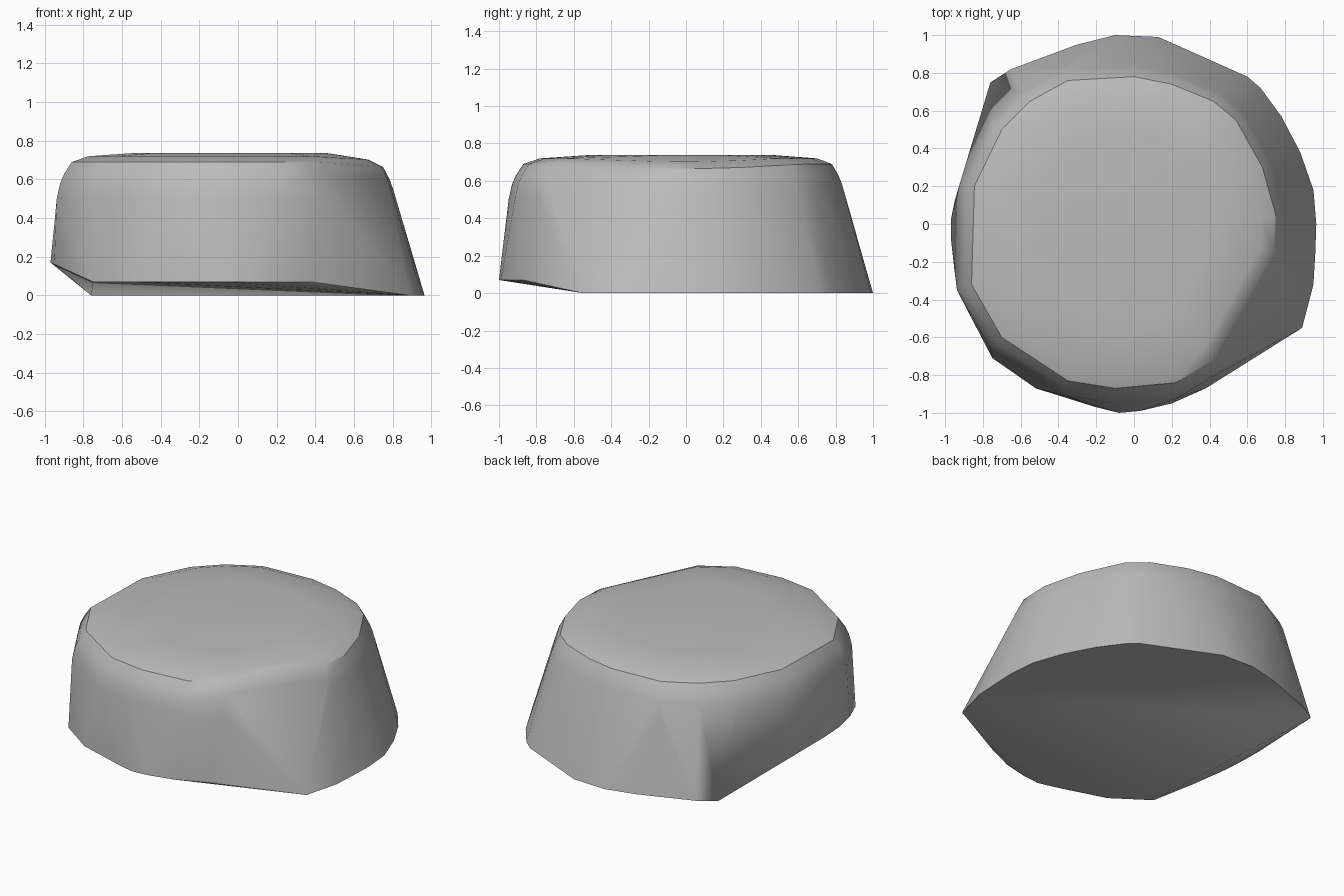
import bpy
import bmesh
import math

if "Cube" in bpy.data.objects:
    bpy.data.objects.remove(bpy.data.objects["Cube"], do_unlink=True)


def make_material(name, colour):
    mat = bpy.data.materials.new(name)
    mat.use_nodes = True
    mat.diffuse_color = colour
    mat.node_tree.nodes["Principled BSDF"].inputs["Base Color"].default_value = colour
    return mat


def hull_object(name, points, material):
    """Wrap a cloud of points in one closed convex skin."""
    bm = bmesh.new()
    for point in points:
        bm.verts.new(point)
    result = bmesh.ops.convex_hull(bm, input=bm.verts)
    unused = set(result["geom_interior"]) | set(result["geom_unused"])
    bmesh.ops.delete(bm, geom=[g for g in unused if isinstance(g, bmesh.types.BMVert)],
                     context='VERTS')
    bmesh.ops.dissolve_limit(bm, angle_limit=math.radians(0.5),
                             verts=bm.verts, edges=bm.edges)
    bmesh.ops.recalc_face_normals(bm, faces=bm.faces)
    mesh = bpy.data.meshes.new(name)
    bm.to_mesh(mesh)
    bm.free()
    mesh.materials.append(material)
    obj = bpy.data.objects.new(name, mesh)
    bpy.context.collection.objects.link(obj)
    return obj


# Part of the base that rests on the ground
ground_edge = [(-.76, .75), (-.65, .82), (-.3, .95), (-.1, 1), (.13, .99),
               (.6, .78), (.67, .72), (.78, .57), (.88, .38), (.95, .18),
               (.965, 0), (.96, -.15), (.95, -.32), (.89, -.55)]

# Part of the base that is chipped away and lifted, higher towards the right end
lifted_edge = [(-.95, .12), (-.97, .02), (-.97, -.07), (-.95, -.25), (-.87, -.48),
               (-.75, -.71), (-.52, -.87), (-.2, -.97), (-.08, -1), (.03, -.99),
               (.2, -.95), (.38, -.87)]

# Outline of the flat top
top_edge = [(-.86, -.32), (-.845, .2), (-.7, .5), (-.55, .65), (-.35, .76), (0, .78),
            (.2, .74), (.42, .65), (.54, .55), (.68, .3), (.75, .05), (.74, -.15),
            (.42, -.72), (.22, -.84), (-.1, -.87), (-.35, -.83), (-.7, -.6)]

# Rounded shoulder: scale of the top outline and height of each ring
shoulder = [(1.09, .5), (1.07, .58), (1.045, .63), (1, .69), (.9, .72), (.6, .738)]


def lift(x):
    return .07 + .1 * max(0, -.75 - x) / .22


points = [(x, y, 0) for x, y in ground_edge]
points += [(x, y, lift(x)) for x, y in lifted_edge]
for scale, height in shoulder:
    for x, y in top_edge:
        drop = .1 * max(0, x * scale - .5)
        points.append((x * scale, y * scale, height - drop))

stone_grey = make_material("stone grey", (.5, .5, .5, 1))
rock = hull_object("rock", points, stone_grey)

# Smooth sides with crisp base edges
bpy.ops.object.select_all(action='DESELECT')
rock.select_set(True)
bpy.context.view_layer.objects.active = rock
bpy.ops.object.shade_smooth_by_angle(angle=math.radians(35))
